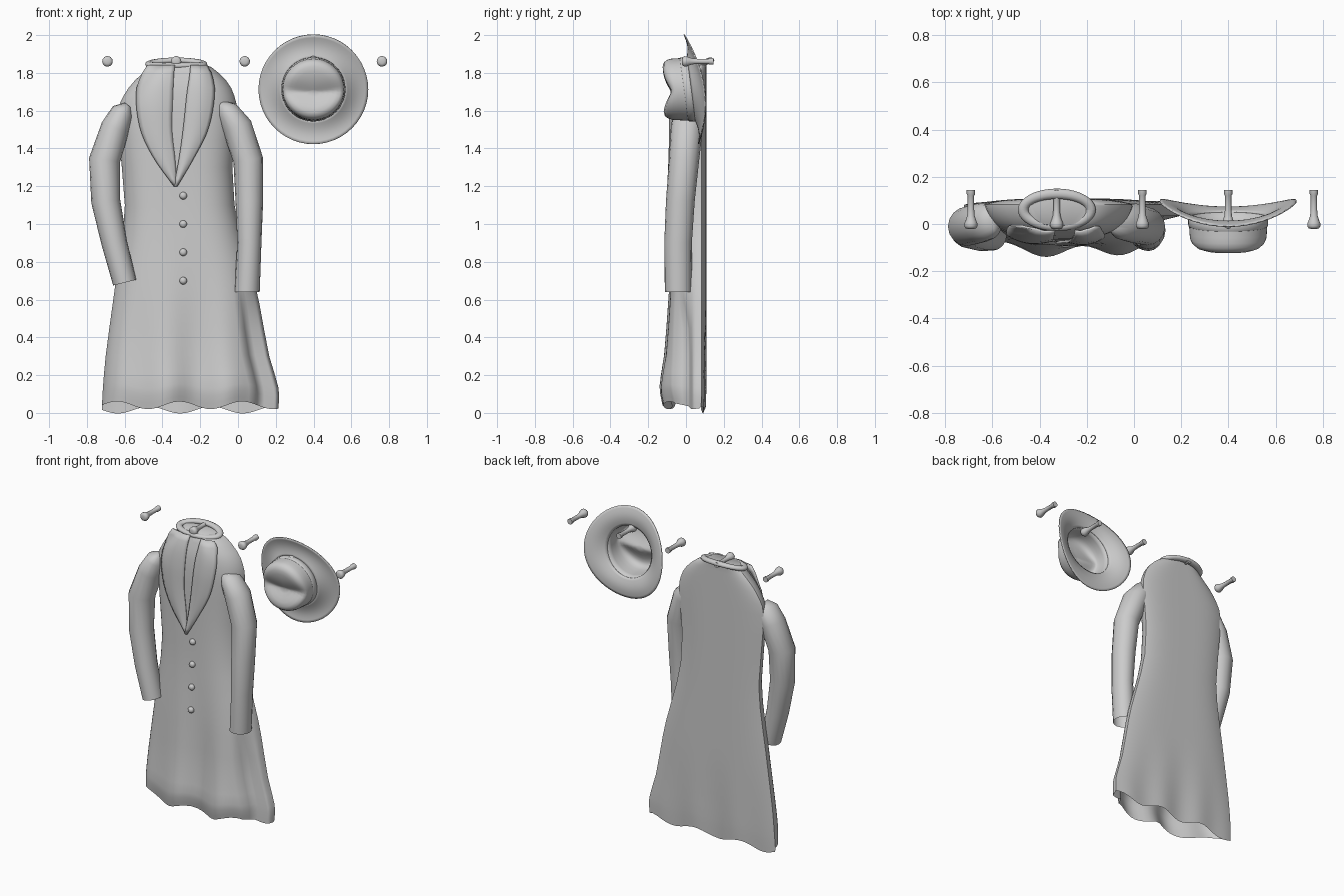
import bpy, math
from mathutils import Vector

if "Cube" in bpy.data.objects:
    bpy.data.objects.remove(bpy.data.objects["Cube"])

grey = bpy.data.materials.new("plain_grey")
grey.diffuse_color = (0.6, 0.6, 0.6, 1)
grey.use_nodes = True
grey.node_tree.nodes["Principled BSDF"].inputs["Base Color"].default_value = grey.diffuse_color


def grid_object(name, rows, closed=False, cap_first=False, cap_last=False, angle=50, thick=0):
    """Skin a list of equally long rows of points."""
    n = len(rows[0])
    verts = [p for row in rows for p in row]
    faces = []
    for i in range(len(rows) - 1):
        for j in range(n if closed else n - 1):
            k = (j + 1) % n
            faces.append((i * n + j, i * n + k, (i + 1) * n + k, (i + 1) * n + j))
    if cap_first:
        faces.append(tuple(range(n))[::-1])
    if cap_last:
        faces.append(tuple((len(rows) - 1) * n + j for j in range(n)))
    me = bpy.data.meshes.new(name)
    me.from_pydata(verts, [], faces)
    me.materials.append(grey)
    ob = bpy.data.objects.new(name, me)
    bpy.context.collection.objects.link(ob)
    if thick:
        mod = ob.modifiers.new("thickness", 'SOLIDIFY')
        mod.thickness = thick
        mod.offset = 0
    bpy.ops.object.select_all(action='DESELECT')
    ob.select_set(True)
    bpy.context.view_layer.objects.active = ob
    bpy.ops.object.mode_set(mode='EDIT')
    bpy.ops.mesh.select_all(action='SELECT')
    bpy.ops.mesh.normals_make_consistent(inside=False)
    bpy.ops.object.mode_set(mode='OBJECT')
    bpy.ops.object.shade_smooth_by_angle(angle=math.radians(angle))
    return ob


def lookup(table, t):
    """Smoothly read a table of (key, values...) sorted by key."""
    t = min(max(t, table[0][0]), table[-1][0])
    for i in range(len(table) - 1):
        a, b = table[i], table[i + 1]
        if t <= b[0]:
            h = b[0] - a[0]
            f = (t - a[0]) / h
            p = table[max(i - 1, 0)]
            q = table[min(i + 2, len(table) - 1)]
            out = []
            for k in range(1, len(a)):
                m0 = (b[k] - p[k]) / (b[0] - p[0]) * h
                m1 = (q[k] - a[k]) / (q[0] - a[0]) * h
                out.append((2*f**3 - 3*f*f + 1) * a[k] + (f**3 - 2*f*f + f) * m0
                           + (3*f*f - 2*f**3) * b[k] + (f**3 - f*f) * m1)
            return out


# Coat body: height, left x, right x, front y, back y
BODY = [(0.02, -.72, .215, -.10, .105), (0.12, -.715, .215, -.118, .108), (0.3, -.70, .165, -.10, .108),
        (0.64, -.655, .10, -.085, .108), (1.05, -.60, -.01, -.065, .108), (1.3, -.615, -.03, -.063, .108),
        (1.6, -.635, -.005, -.062, .108), (1.68, -.605, -.02, -.057, .108), (1.75, -.555, -.055, -.048, .108),
        (1.83, -.47, -.14, -.025, .108), (1.855, -.44, -.20, -.005, .11)]


def front_y(x, z):
    xl, xr, yf, yb = lookup(BODY, z)
    u = max(-1, min(1, 2 * (x - xl) / (xr - xl) - 1))
    fold = max(0, (0.95 - z) / 0.95) ** 1.3
    edge = yb - .025
    y = edge - (edge - yf) * (1 - abs(u) ** 3.5) ** 0.6
    y -= 0.03 * fold * math.cos((x + 0.38) * 19) * (1 - u * u)
    # the right side is tucked back behind the front edge of the skirt
    tuck = max(0, min(1, (u - .72) / .06)) * max(0, min(1, (0.68 - z) / 0.25))
    return y + tuck * (max(y, .01 + .12 * (u - .75)) - y)


rows = []
heights = [.02, .05, .09, .13, .2, .3, .45, .58, .68, .8, .95, 1.1, 1.3, 1.45, 1.58,
           1.64, 1.68, 1.72, 1.76, 1.8, 1.83, 1.855]
for z in heights:
    xl, xr, yf, yb = lookup(BODY, z)
    low = max(0, 1 - z / 0.5)
    ring = []
    for i in range(48):                      # front panel
        u = -math.cos(math.pi * i / 48)
        x = xl + (xr - xl) * (u + 1) / 2
        dz = low ** 2 * (0.022 + 0.022 * math.cos((x + 0.31) * 19))
        ring.append((x, front_y(x, z), z + dz))
    for i in range(48):                      # gently rounded back panel
        u = math.cos(math.pi * i / 48)
        x = xl + (xr - xl) * (u + 1) / 2
        dz = low ** 2 * (0.02 * math.cos((x + 0.14) * 19) - 0.005)
        y = yb - .025 * u ** 4 - 0.01 * low * (1 + math.cos(x * 21)) * (1 - u * u)
        ring.append((x, y, z + dz))
    rows.append(ring)
grid_object("coat_body", rows, closed=True, cap_last=True)

# Lapels: height, outer x, inner x
LEFT = [(1.2, -.335, -.325), (1.35, -.445, -.335), (1.5, -.515, -.35),
        (1.69, -.538, -.345), (1.79, -.51, -.34), (1.84, -.48, -.335)]
RIGHT = [(1.2, -.325, -.335), (1.35, -.235, -.31), (1.5, -.16, -.29),
         (1.69, -.125, -.27), (1.79, -.14, -.255), (1.84, -.165, -.25)]
for name, table, lift in (("left_lapel", LEFT, .008), ("right_lapel", RIGHT, .012)):
    rows = []
    for i in range(17):
        z = 1.2 + 0.64 * i / 16
        a, b = lookup(table, z)
        rows.append([])
        for j in range(9):
            x = a + (b - a) * j / 8
            bulge = 0.012 * math.sin(math.pi * j / 8)
            rows[-1].append((x, min(front_y(x, z), 0.0) - lift - bulge, z))
    grid_object(name, rows, thick=0.01)

# Shirt-front panel between the lapels
rows = []
for i in range(9):
    z = 1.25 + 0.59 * i / 8
    rows.append([(x, front_y(x, z) - 0.006, z)
                 for x in (lookup(LEFT, z)[1] - .02, lookup(RIGHT, z)[1] + .02)])
grid_object("inner_front", rows)

# Rolled collar ring around the neck
rows = []
for i in range(40):
    a = 2 * math.pi * i / 40
    c, s = math.cos(a), math.sin(a)
    ring = []
    for j in range(10):
        b = 2 * math.pi * j / 10
        r = 0.022 * math.cos(b)
        ring.append((-.327 + (.143 + r) * c, .06 + (.068 + r) * s,
                     1.852 + .014 * s + .016 * math.sin(b) - .006 * c * c))
    rows.append(ring)
rows.append(rows[0])
grid_object("collar", rows, closed=True)


# Sleeves: x, y, z, side radius, depth radius
def sleeve(name, path, cuff_tilt):
    rows = []
    for i, (x, y, z, rx, ry) in enumerate(path):
        p, q = path[max(i - 1, 0)], path[min(i + 1, len(path) - 1)]
        d = Vector((q[0] - p[0], 0, q[2] - p[2])).normalized()
        side = Vector((-d.z, 0, d.x))
        if i == len(path) - 1:
            side = Vector((1, 0, cuff_tilt)).normalized()
        rows.append([tuple(Vector((x, y, z)) + side * rx * math.cos(a) + Vector((0, ry * math.sin(a), 0)))
                     for a in (2 * math.pi * k / 16 for k in range(16))])
    grid_object(name, rows, closed=True, cap_first=True, angle=60)


sleeve("left_sleeve", [(-.583, .01, 1.63, .02, .04), (-.61, .01, 1.595, .06, .075), (-.65, .005, 1.51, .076, .085),
                       (-.706, -.01, 1.34, .083, .083), (-.70, -.025, 1.12, .077, .078),
                       (-.655, -.04, .9, .068, .074), (-.60, -.045, .69, .063, .068)], .25)
sleeve("right_sleeve", [(-.098, .01, 1.635, .025, .04), (-.06, .01, 1.6, .06, .075), (-.005, .005, 1.515, .08, .085),
                        (.054, -.01, 1.34, .079, .08), (.06, -.03, 1.12, .073, .076),
                        (.06, -.042, .9, .064, .073), (.048, -.04, .64, .067, .07)], 0)


# Turned parts along y: list of (y, radius)
def turned(name, x, z, profile, n=14):
    rows = [[(x + r * math.cos(2 * math.pi * k / n), y, z + r * math.sin(2 * math.pi * k / n))
             for k in range(n)] for y, r in profile]
    grid_object(name, rows, closed=True, cap_first=True, cap_last=True)


# Wall pegs with rounded heads and a flared foot
PEG = [(-.021, .012), (-.018, .022), (-.009, .028), (.004, .027), (.016, .022),
       (.035, .016), (.06, .014), (.12, .014), (.127, .018), (.145, .018)]
for i in range(5):
    turned("wall_peg_%d" % (i + 1), -.691 + .3633 * i, 1.861, PEG)

# Coat buttons
for i in range(4):
    z = 1.15 - .15 * i
    y = front_y(-.29, z)
    turned("button_%d" % (i + 1), -.29, z,
           [(y - .02, .006), (y - .017, .014), (y - .008, .02), (y + .004, .02), (y + .012, .012)])

# Hat hung on the fourth peg
HX, HZ, N = .399, 1.713, 48
angles = [2 * math.pi * k / N for k in range(N)]


def base_y(a):
    return .028 - .022 * math.sin(a)


rows = []
for i in range(9):
    f = i / 8
    r = .164 + .126 * f
    rows.append([(HX + r * math.cos(a), base_y(a) * (1 - f) + f * (.063 + .035 * math.cos(2 * a) - .038 * math.sin(a))
                  + .012 * math.sin(math.pi * f), HZ + r * math.sin(a)) for a in angles])
grid_object("hat_brim", rows, closed=True, thick=.006)

# Crown with a crease pressed across its front: radius, depth fraction
CROWN = [(.164, 0), (.163, .25), (.161, .5), (.159, .68), (.153, .82), (.141, .93), (.12, .99),
         (.095, 1), (.07, 1), (.045, 1), (.022, 1), (.002, 1)]
rows = []
for r, f in CROWN:
    ring = []
    for a in angles:
        dz = r * math.sin(a)
        crease = abs(dz + .02 - .08 * abs(r * math.cos(a)))
        dent = .05 * math.exp(-(crease / .065) ** 1.4) * f ** 3
        ring.append((HX + r * math.cos(a), base_y(a) * (1 - f) - .125 * f + dent, HZ + dz))
    rows.append(ring)
grid_object("hat_crown", rows, closed=True, cap_last=True, thick=.005)

# Hat band
grid_object("hat_band", [[(HX + r * math.cos(a), base_y(a) + d, HZ + r * math.sin(a)) for a in angles]
                         for r, d in ((.166, .004), (.170, -.002), (.169, -.035), (.163, -.04))], closed=True)
